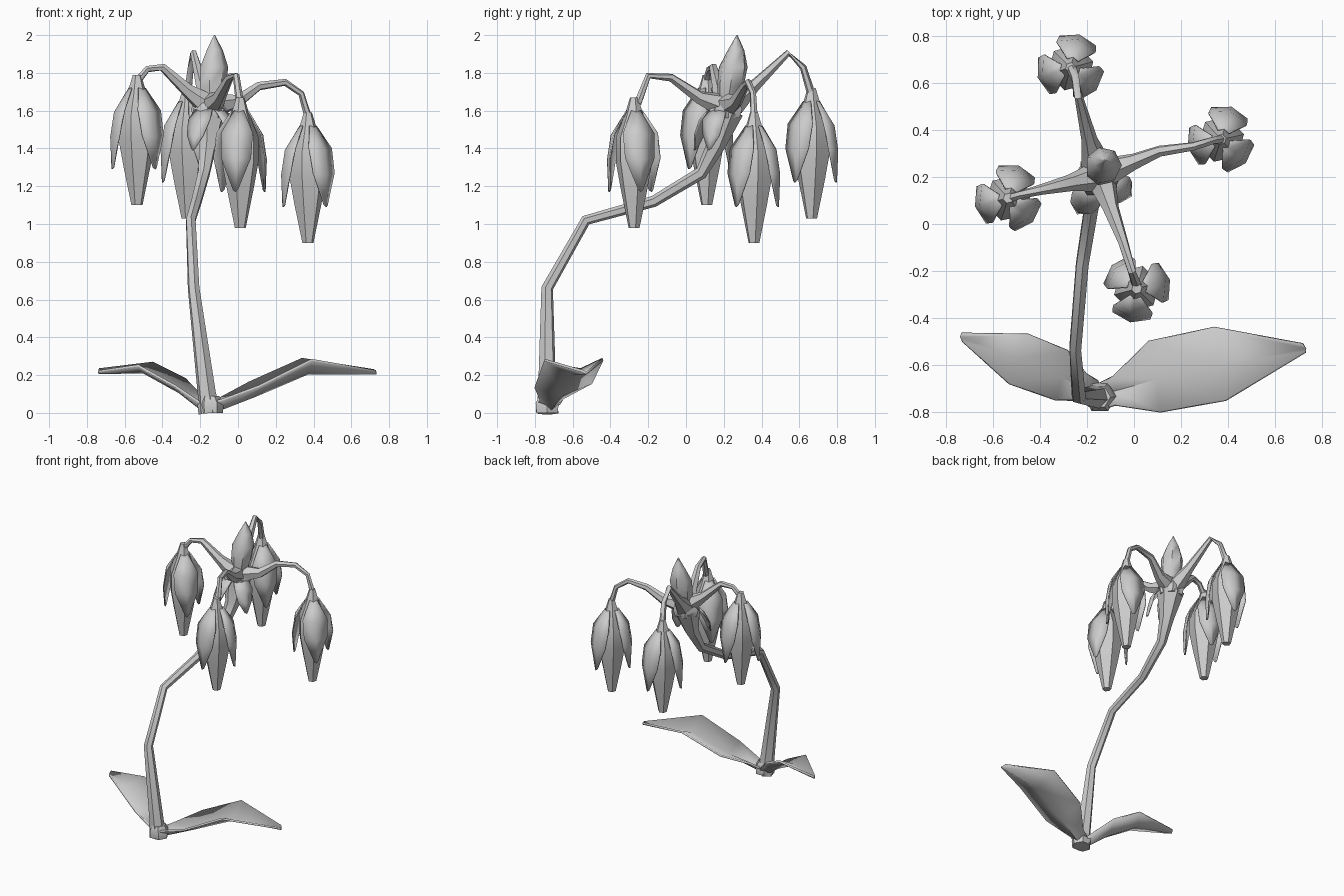
import bpy, bmesh, math
from mathutils import Vector

if "Cube" in bpy.data.objects:
    bpy.data.objects.remove(bpy.data.objects["Cube"])


def finish(name, bm, thick=0):
    bmesh.ops.recalc_face_normals(bm, faces=bm.faces)
    me = bpy.data.meshes.new(name)
    bm.to_mesh(me)
    bm.free()
    ob = bpy.data.objects.new(name, me)
    bpy.context.collection.objects.link(ob)
    if thick:
        mod = ob.modifiers.new("thickness", 'SOLIDIFY')
        mod.thickness = thick
        mod.offset = 0
    bpy.ops.object.select_all(action='DESELECT')
    ob.select_set(True)
    bpy.context.view_layer.objects.active = ob
    bpy.ops.object.shade_smooth_by_angle(angle=math.radians(50))
    return ob


def loft(bm, rows, closed=True):
    rings = [[bm.verts.new(p) for p in r] for r in rows]
    n = len(rings[0])
    for a, b in zip(rings, rings[1:]):
        for i in range(n if closed else n - 1):
            j = (i + 1) % n
            bm.faces.new((a[i], a[j], b[j], b[i]))
    if closed:
        bm.faces.new(rings[0])
        bm.faces.new(rings[-1])


def tube(name, pts, sides=6):
    """Tapered tube through (x, y, z, radius) points."""
    P = [Vector(p[:3]) for p in pts]
    side, rows = None, []
    for k, p in enumerate(P):
        t = (P[min(k + 1, len(P) - 1)] - P[max(k - 1, 0)]).normalized()
        if side is None:
            side = t.orthogonal().normalized()
        side = (side - t * side.dot(t)).normalized()
        up = t.cross(side)
        rows.append([p + pts[k][3] * (side * math.cos(a) + up * math.sin(a))
                     for a in (2 * math.pi * i / sides for i in range(sides))])
    bm = bmesh.new()
    loft(bm, rows)
    return finish(name, bm)


def lathe(name, prof, sides=6, turn=0.0):
    """Vertical body from (x, y, z, radius) levels."""
    bm = bmesh.new()
    loft(bm, [[(x + r * math.cos(turn + 2 * math.pi * i / sides),
                y + r * math.sin(turn + 2 * math.pi * i / sides), z)
               for i in range(sides)] for x, y, z, r in prof])
    return finish(name, bm)


def sheet(name, rows, thick=0.01):
    bm = bmesh.new()
    loft(bm, rows, closed=False)
    return finish(name, bm, thick)


def petal(name, cx, cy, z0, deg, prof):
    """Curved petal from (height, ridge radius, edge radius, half width)."""
    a = math.radians(deg)
    c, s = math.cos(a), math.sin(a)

    def pt(r, w, z):
        return (cx + r * c - w * s, cy + r * s + w * c, z0 + z)
    sheet(name, [[pt(e, -w, z), pt(r, 0, z - 0.01), pt(e, w, z)]
                 for z, r, e, w in prof], 0.008)


# stem and hub
tube("stem", [(-.15, -.735, 0, .062), (-.165, -.735, .1, .05),
              (-.235, -.735, .66, .032), (-.25, -.53, 1.02, .028),
              (-.22, -.17, 1.12, .03), (-.18, .08, 1.27, .034),
              (-.16, .16, 1.42, .05), (-.15, .21, 1.6, .095)])
lathe("hub", [(-.15, .21, 1.56, .085), (-.15, .21, 1.61, .1),
              (-.14, .22, 1.68, .06)])

# upright bud
lathe("bud", [(-.14, .22, 1.64, .05), (-.135, .235, 1.73, .072),
              (-.13, .25, 1.83, .078), (-.125, .265, 1.92, .045),
              (-.125, .27, 2.0, .003)], 7)

# drooping bracts under the hub
for i, (deg, reach) in enumerate([(240, .17), (330, .15)]):
    petal("bract_%d" % (i + 1), -.15, .2, 1.4, deg,
          [(.22, .07, .05, .05), (.15, .13, .11, .065),
           (.07, reach, reach - .02, .05), (0, reach + .01, reach, .012)])

# branches with hanging flowers: path, flower base height, petal angle
flowers = [
    ("right", [(-.12, .22, 1.63, .065), (.0, .265, 1.65, .036),
               (.11, .31, 1.73, .024), (.25, .33, 1.75, .019),
               (.335, .355, 1.69, .017), (.37, .36, 1.57, .02)],
     (.37, .36, .90), 72),
    ("left", [(-.16, .2, 1.63, .065), (-.27, .175, 1.71, .036),
              (-.4, .145, 1.83, .022), (-.48, .125, 1.82, .018),
              (-.53, .11, 1.76, .02)],
     (-.535, .11, 1.10), 72),
    ("front", [(-.14, .19, 1.63, .065), (-.1, .07, 1.67, .036),
               (-.045, -.08, 1.775, .022), (-.01, -.2, 1.785, .018),
               (.01, -.255, 1.64, .022)],
     (.012, -.275, .98), 15),
    ("back", [(-.16, .25, 1.63, .065), (-.19, .36, 1.73, .034),
              (-.235, .54, 1.905, .018), (-.25, .62, 1.83, .018),
              (-.265, .66, 1.7, .022)],
     (-.27, .665, 1.03), 75),
]
for name, path, (x, y, z), turn in flowers:
    tube(name + "_branch", path)
    prof = [(0, .03), (.2, .072), (.35, .1), (.48, .1), (.6, .05), (.69, .022)]
    lathe(name + "_flower", [(x, y, z + h, r) for h, r in prof],
          6, math.radians(turn))
    for k in range(3):
        petal("%s_petal_%d" % (name, k + 1), x, y, z, turn + 122 * k,
              [(.62, .045, .035, .025), (.5, .122, .09, .085),
               (.37, .142, .115, .08), (.2, .135, .13, .012)])

# two broad ground leaves
sheet("right_leaf", [
    [(-.15, -.68, .05), (-.15, -.735, .01), (-.15, -.79, .05)],
    [(-.09, -.65, .08), (-.08, -.71, .025), (-.08, -.77, .07)],
    [(.06, -.5, .16), (.1, -.66, .095), (.11, -.8, .14)],
    [(.34, -.44, .285), (.37, -.6, .21), (.39, -.75, .28)],
    [(.72, -.51, .225), (.733, -.53, .21), (.73, -.545, .22)]], .014)
sheet("left_leaf", [
    [(-.15, -.67, .05), (-.15, -.735, .01), (-.15, -.77, .05)],
    [(-.2, -.64, .1), (-.2, -.71, .025), (-.21, -.75, .06)],
    [(-.28, -.54, .18), (-.31, -.65, .11), (-.33, -.75, .14)],
    [(-.45, -.47, .265), (-.5, -.57, .215), (-.53, -.68, .25)],
    [(-.735, -.465, .23), (-.74, -.48, .213), (-.73, -.5, .22)]], .014)

# bulb-like foot
lathe("foot", [(-.145, -.735, 0, .065), (-.145, -.735, .05, .07),
               (-.15, -.735, .09, .05)])
